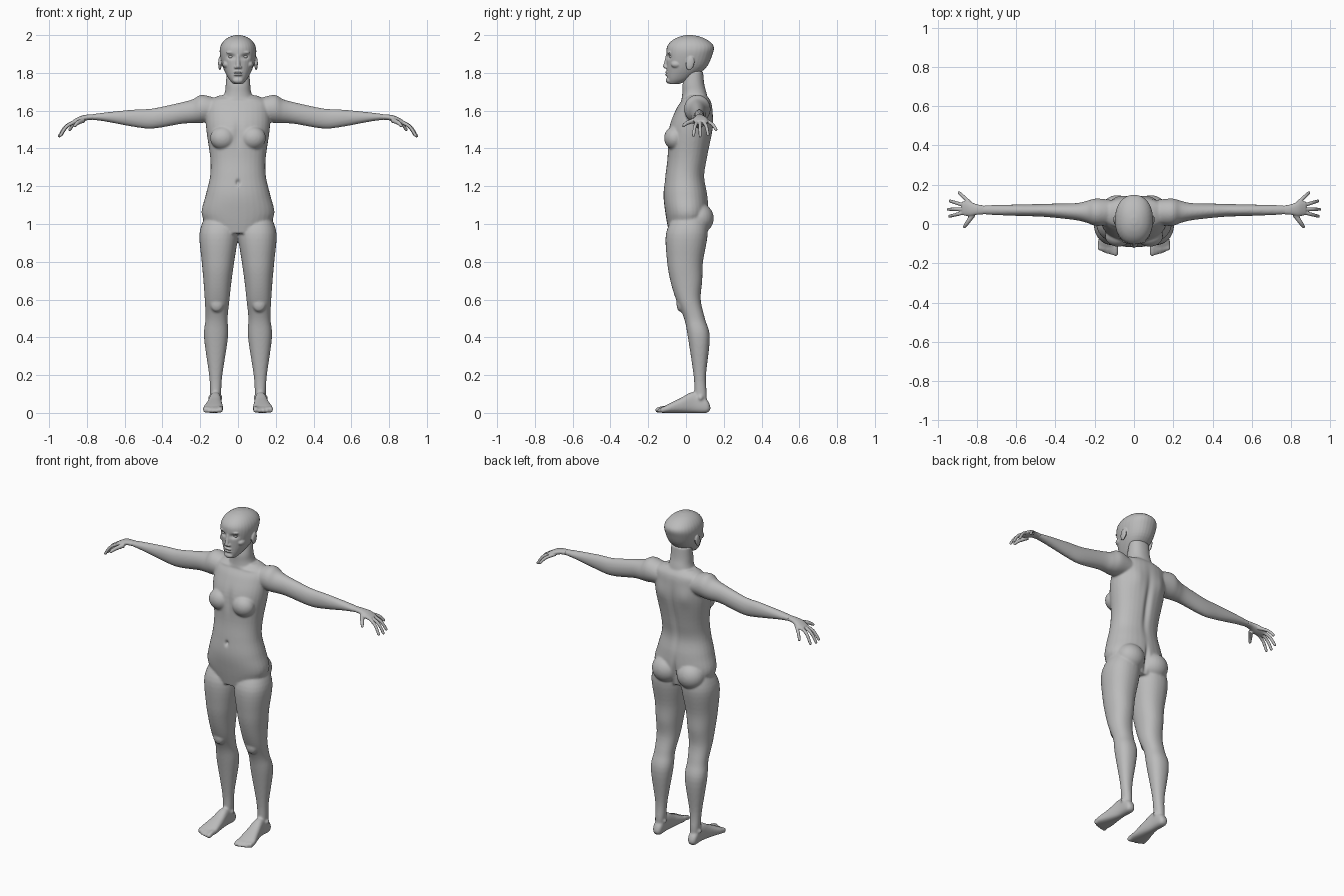
import bpy, bmesh, math
from mathutils import Vector, Matrix

cube = bpy.data.objects.get("Cube")
if cube:
    bpy.data.objects.remove(cube)

GREY = (.5, .5, .5, 1)
skin = bpy.data.materials.new("plain grey")
skin.use_nodes = True
skin.diffuse_color = GREY
for node in skin.node_tree.nodes:
    if node.type == "BSDF_PRINCIPLED":
        node.inputs["Base Color"].default_value = GREY


def spline(rows, steps=5):
    """Catmull-Rom rows of numbers into a denser list."""
    out = []
    last = len(rows) - 1
    for i in range(last):
        before, start = rows[max(i - 1, 0)], rows[i]
        end, after = rows[i + 1], rows[min(i + 2, last)]
        for k in range(steps):
            t = k / steps
            out.append([b + t * (c - a + t * (a + a - 5 * b + 4 * c - d + t * (3 * (b - c) + d - a))) / 2
                        for a, b, c, d in zip(before, start, end, after)])
    return out + [list(rows[last])]


def skin_rings(bm, rings):
    """Bridge rings of points into a closed tube."""
    rings = [[bm.verts.new(point) for point in ring] for ring in rings]
    count = len(rings[0])
    for lower, upper in zip(rings, rings[1:]):
        for i in range(count):
            j = (i + 1) % count
            bm.faces.new((lower[i], lower[j], upper[j], upper[i]))
    bm.faces.new(rings[0])
    bm.faces.new(rings[-1])


def loft(bm, axis, rows, power=2.2, count=32):
    """Rounded sections: position along axis, then the two pairs of bounds."""
    def rounded(low, high, wave):
        return (low + high) / 2 + (high - low) / 2 * math.copysign(abs(wave) ** (2 / power), wave)

    rings = []
    for t, left, right, near, far in spline(rows):
        ring = []
        for i in range(count):
            angle = math.tau * i / count
            a = rounded(left, right, math.cos(angle))
            b = rounded(near, far, math.sin(angle))
            ring.append({"x": (t, a, b), "y": (a, t, b), "z": (a, b, t)}[axis])
        rings.append(ring)
    skin_rings(bm, rings)


def loft_centred(bm, rows):
    """Symmetric upright form: height, half width, front, back."""
    loft(bm, "z", [(z, -half, half, front, back) for z, half, front, back in rows])


def ball(bm, centre, radii, tilt=0):
    place = Matrix.Translation(centre) @ Matrix.Rotation(tilt, 4, "X") @ Matrix.Diagonal((*radii, 1))
    bmesh.ops.create_uvsphere(bm, u_segments=24, v_segments=16, radius=1, matrix=place)


def tube(bm, points, thick, thin, count=12):
    """Tapering digit with a rounded tip."""
    path = [Vector(p) for p in spline(points)]
    last = len(path) - 1
    rings = []
    for i, point in enumerate(path):
        along = path[min(i + 1, last)] - path[max(i - 1, 0)]
        turn = along.to_track_quat("Z", "Y")
        radius = thick + (thin - thick) * i / last
        angles = [math.tau * k / count for k in range(count)]
        rings.append([point + turn @ Vector((radius * math.cos(a), radius * math.sin(a), 0)) for a in angles])
    skin_rings(bm, rings)
    ball(bm, path[-1], (thin, thin, thin))


def mirror(bm):
    copied = bmesh.ops.duplicate(bm, geom=bm.verts[:] + bm.edges[:] + bm.faces[:])["geom"]
    for item in copied:
        if isinstance(item, bmesh.types.BMVert):
            item.co.x = -item.co.x


def finish(name, bm, voxel=0, smooth=0, relief=()):
    """Melt overlapping forms into one skin, then press in the small relief."""
    bmesh.ops.recalc_face_normals(bm, faces=bm.faces[:])
    mesh = bpy.data.meshes.new(name)
    bm.to_mesh(mesh)
    bm.free()
    ob = bpy.data.objects.new(name, mesh)
    bpy.context.scene.collection.objects.link(ob)
    if voxel:
        remesh = ob.modifiers.new("fuse", "REMESH")
        remesh.mode = "VOXEL"
        remesh.voxel_size = voxel
        soften = ob.modifiers.new("soften", "SMOOTH")
        soften.iterations = smooth
        graph = bpy.context.evaluated_depsgraph_get()
        mesh = bpy.data.meshes.new_from_object(ob.evaluated_get(graph))
        ob.modifiers.clear()
        ob.data = mesh
    for centre, radii, push in relief:
        for vert in mesh.vertices:
            offset = Vector((abs(vert.co.x), vert.co.y, vert.co.z)) - Vector(centre)
            distance = sum((o / r) ** 2 for o, r in zip(offset, radii))
            if distance < 6:
                vert.co.y += push * math.exp(-distance)
    mesh.shade_smooth()
    mesh.materials.clear()
    mesh.materials.append(skin)


# Legs
bm = bmesh.new()
loft(bm, "z", [
    (1.05, .02, .17, -.06, .1), (.95, 0, .204, -.106, .115), (.8, .02, .192, -.1, .09),
    (.7, .034, .183, -.083, .086), (.6, .045, .176, -.053, .078), (.5, .055, .172, -.01, .1),
    (.4, .053, .18, .01, .126), (.2, .083, .153, .04, .106), (.1, .09, .147, .045, .11),
    (.03, .1, .14, .05, .11)])
ball(bm, (.085, .07, 1.03), (.085, .077, .08))
ball(bm, (.112, -.03, .575), (.035, .02, .04))

# Feet, ankle bones and toes
loft(bm, "y", [
    (.13, .11, .13, .02, .03), (.11, .093, .147, 0, .07), (.04, .09, .15, 0, .11),
    (-.03, .083, .166, 0, .078), (-.1, .078, .186, 0, .044), (-.13, .088, .18, 0, .026)], 2.6)
for x in (.092, .148):
    ball(bm, (x, .077, .08), (.01, .014, .014))
for i in range(5):
    x, size = .094 + .02 * i, .015 if i == 0 else .011
    tube(bm, [(x, -.1, .024), (x, -.125, .022), (x, .0016 * i * i - .149, size)], size, size)

# Arms and breasts
loft(bm, "x", [
    (.1, 0, .12, 1.55, 1.66), (.19, -.01, .13, 1.535, 1.684), (.24, .006, .118, 1.533, 1.66),
    (.3, .02, .106, 1.53, 1.644), (.45, .036, .103, 1.505, 1.612), (.55, .04, .1, 1.514, 1.606),
    (.7, .045, .097, 1.542, 1.591), (.8, .051, .093, 1.555, 1.577)], 2)
ball(bm, (.08, -.06, 1.455), (.068, .056, .062))
mirror(bm)

# Torso and neck
loft_centred(bm, [
    (.95, .14, -.09, .09), (1.05, .192, -.108, .118), (1.15, .172, -.119, .114), (1.25, .148, -.11, .098),
    (1.35, .147, -.098, .113), (1.5, .168, -.092, .141), (1.6, .17, -.056, .141), (1.65, .16, -.025, .132),
    (1.68, .1, 0, .108)])
loft_centred(bm, [(1.6, .11, -.03, .13), (1.69, .072, -.02, .11), (1.74, .065, -.018, .097), (1.81, .06, 0, .09)])

# Navel, spine, shoulder blades, breastbone, collarbones and cleft
finish("body", bm, .006, 7, [
    ((0, -.12, 1.22), (.01, .03, .014), .016),
    ((0, .13, 1.38), (.018, .08, .16), -.014),
    ((.085, .14, 1.53), (.045, .04, .06), .008),
    ((0, -.1, 1.48), (.018, .05, .07), .008),
    ((.09, -.02, 1.66), (.06, .03, .01), -.006),
    ((0, .12, 1.03), (.012, .05, .07), -.018)])

# Head: brows, nostrils, cheeks and ears, then skull, nose, lips and chin
bm = bmesh.new()
ball(bm, (.034, -.087, 1.908), (.028, .013, .008))
ball(bm, (.012, -.104, 1.83), (.008, .011, .008))
ball(bm, (.06, -.05, 1.845), (.022, .03, .02))
ball(bm, (.096, .022, 1.85), (.009, .022, .037), -.2)
mirror(bm)
loft_centred(bm, [
    (1.742, .025, -.09, -.035), (1.77, .05, -.1, .03), (1.83, .08, -.102, .108), (1.9, .096, -.104, .141),
    (1.94, .093, -.1, .147), (1.97, .075, -.076, .12), (1.99, .047, -.04, .08), (2, .014, 0, .035)])
tube(bm, [(0, -.098, 1.892), (0, -.104, 1.86), (0, -.11, 1.835)], .009, .012)
for z in (1.79, 1.803):
    ball(bm, (0, -.1, z), (.024, .012, .006))
ball(bm, (0, -.09, 1.76), (.028, .017, .017))

# Eye sockets and mouth line
finish("head", bm, .004, 3, [
    ((.037, -.097, 1.886), (.02, .04, .012), .014),
    ((0, -.11, 1.797), (.022, .02, .004), .005)])

# Eyes
bm = bmesh.new()
ball(bm, (.037, -.075, 1.885), (.016, .013, .009))
mirror(bm)
finish("eyes", bm)

# Hands: palm, then the thumb and four fingers fanned out by angle
for side, name in ((1, "left_hand"), (-1, "right_hand")):
    bm = bmesh.new()
    loft(bm, "x", [
        (.765, .049, .095, 1.552, 1.581), (.8, .047, .1, 1.549, 1.579), (.84, .04, .115, 1.535, 1.569),
        (.876, .046, .114, 1.525, 1.549)])
    for angle in (-.95, -.25, 0, .3, .75):
        fan, lift = Vector((math.cos(angle), math.sin(angle))), angle * angle
        length = .146 - .04 * lift
        path = []
        for part, z in ((.3, 1.549), (.75, 1.518 + .02 * lift), (1, 1.466 + .06 * lift)):
            reach = fan * length * part
            path.append((.8 + reach.x, .075 + reach.y, z))
        thick = .014 if angle < -.5 else .0105
        tube(bm, path, thick, .008)
    bmesh.ops.scale(bm, vec=(side, 1, 1), verts=bm.verts[:])
    finish(name, bm, .0035, 3)
